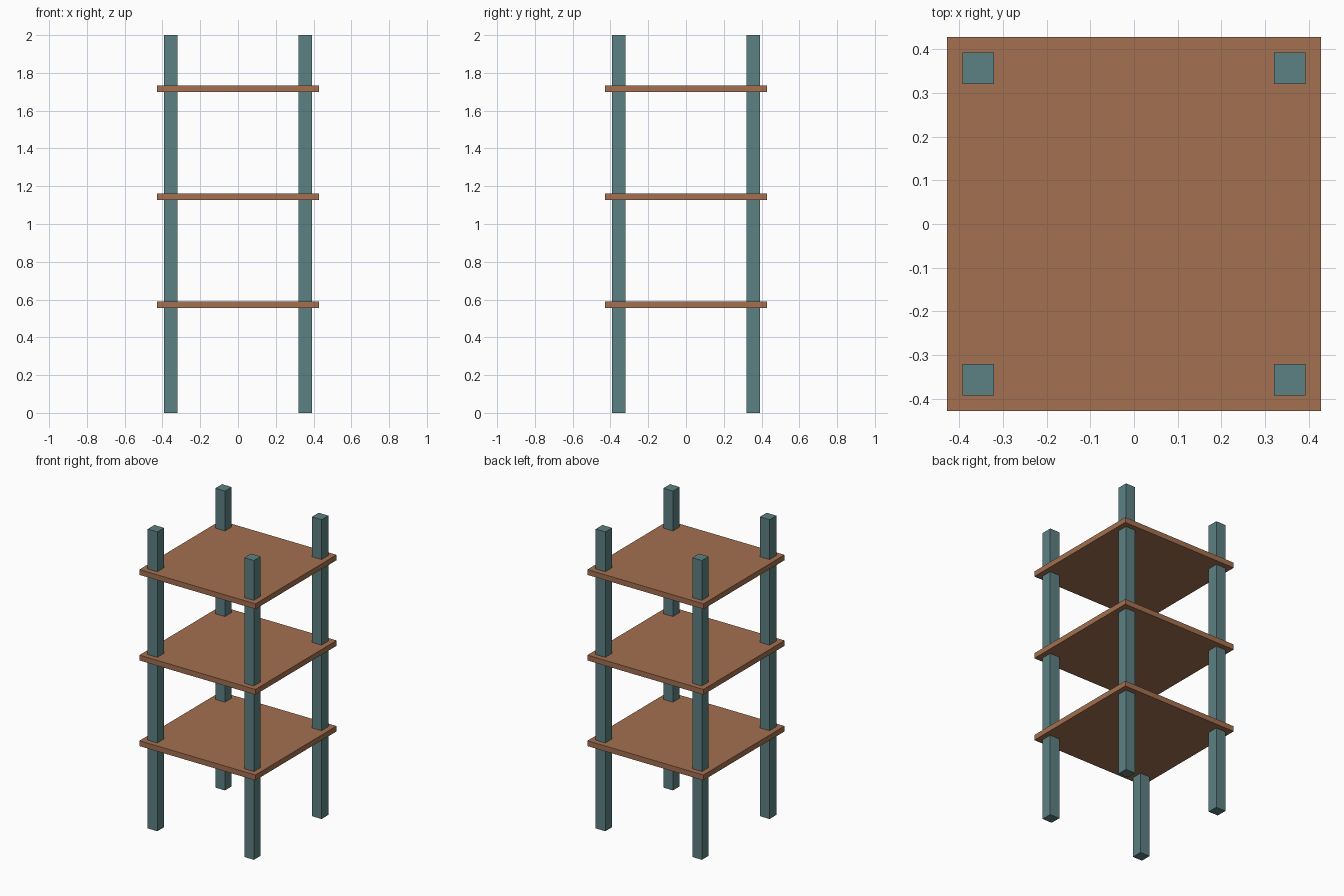
import bpy

if "Cube" in bpy.data.objects:
    bpy.data.objects.remove(bpy.data.objects["Cube"])


def material(name, color):
    m = bpy.data.materials.new(name)
    m.diffuse_color = (*color, 1.0)
    m.use_nodes = True
    m.node_tree.nodes["Principled BSDF"].inputs["Base Color"].default_value = m.diffuse_color
    return m


def box(name, size, center, mat):
    bpy.ops.mesh.primitive_cube_add(size=1, location=center)
    ob = bpy.context.object
    ob.name = name
    ob.scale = size
    bpy.ops.object.transform_apply(location=False, rotation=False, scale=True)
    ob.data.materials.append(mat)
    return ob


wood = material("brown wood", (0.366, 0.162, 0.080))
teal = material("grey teal", (0.107, 0.216, 0.223))

# Four square corner posts, full height
POST = 0.0714
OFFSET = 0.357
for y_name, y in (("front", -OFFSET), ("back", OFFSET)):
    for x_name, x in (("left", -OFFSET), ("right", OFFSET)):
        box(f"{y_name}_{x_name}_post", (POST, POST, 2.0), (x, y, 1.0), teal)

# Three evenly spaced shelves that overhang the posts
for name, level in (("lower", 1), ("middle", 2), ("upper", 3)):
    box(f"{name}_shelf", (0.857, 0.857, 0.0357), (0, 0, 0.572 * level), wood)
